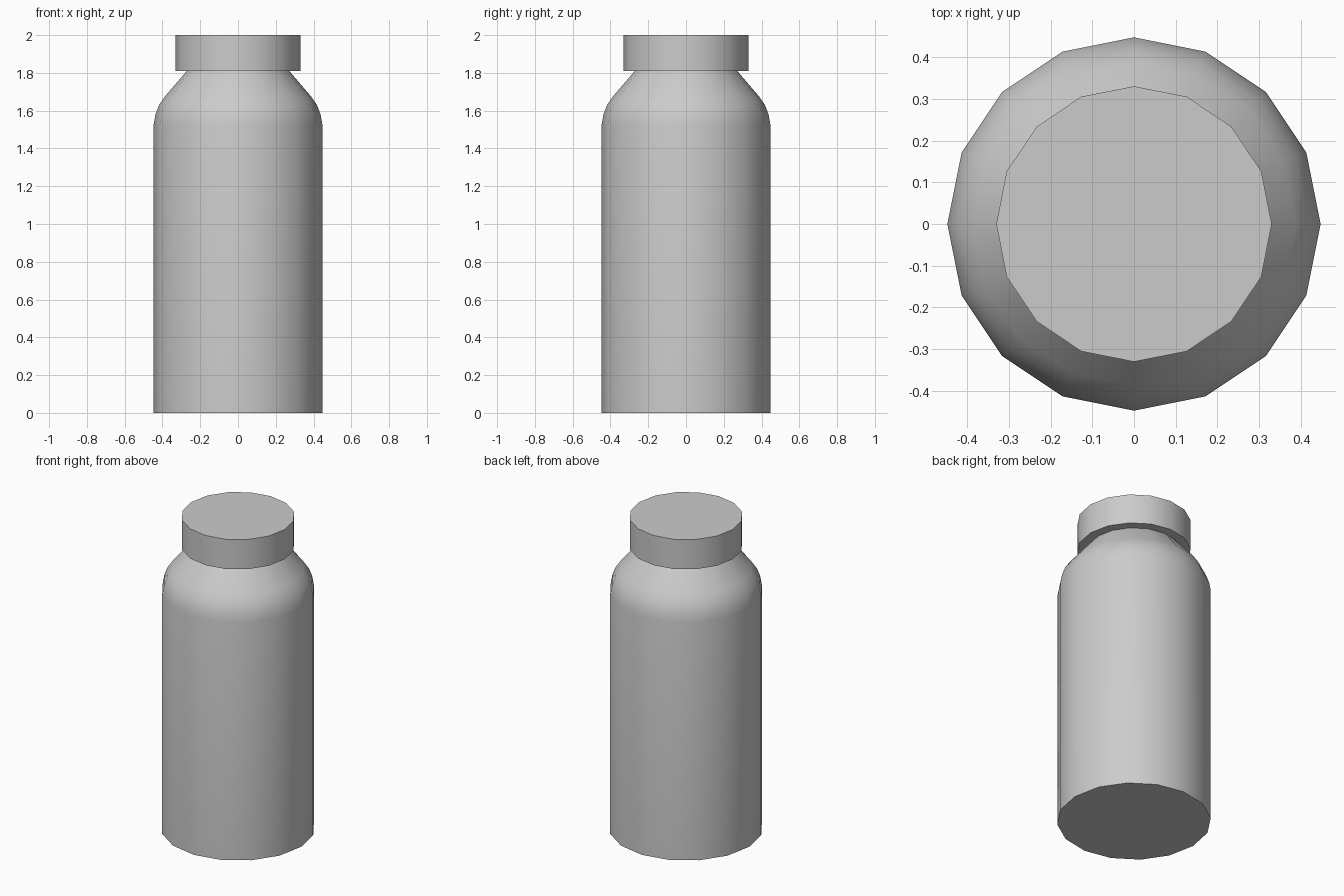
import bpy, bmesh, math

if "Cube" in bpy.data.objects:
    bpy.data.objects.remove(bpy.data.objects["Cube"])

SIDES = 16


def lathe(name, profile, angle):
    """Closed solid of revolution from (radius, z) points, bottom to top."""
    bm = bmesh.new()
    rings = []
    for r, z in profile:
        rings.append([bm.verts.new((r * math.cos(2 * math.pi * i / SIDES),
                                    r * math.sin(2 * math.pi * i / SIDES), z))
                      for i in range(SIDES)])
    for a, b in zip(rings, rings[1:]):
        for i in range(SIDES):
            j = (i + 1) % SIDES
            bm.faces.new((a[i], a[j], b[j], b[i]))
    bm.faces.new(rings[0][::-1])
    bm.faces.new(rings[-1])
    mesh = bpy.data.meshes.new(name)
    bm.to_mesh(mesh)
    bm.free()
    obj = bpy.data.objects.new(name, mesh)
    bpy.context.collection.objects.link(obj)
    bpy.ops.object.select_all(action='DESELECT')
    obj.select_set(True)
    bpy.context.view_layer.objects.active = obj
    bpy.ops.object.shade_smooth_by_angle(angle=math.radians(angle))
    return obj


# Bottle body: straight wall, rounded shoulder, slope up to the neck
lathe("bottle_body", [(0.447, 0), (0.447, 1.525), (0.437, 1.58), (0.418, 1.63),
                      (0.387, 1.675), (0.27, 1.812)], 40)

# Cap overhanging the neck
lathe("cap", [(0.33, 1.81), (0.33, 2.0)], 40)
